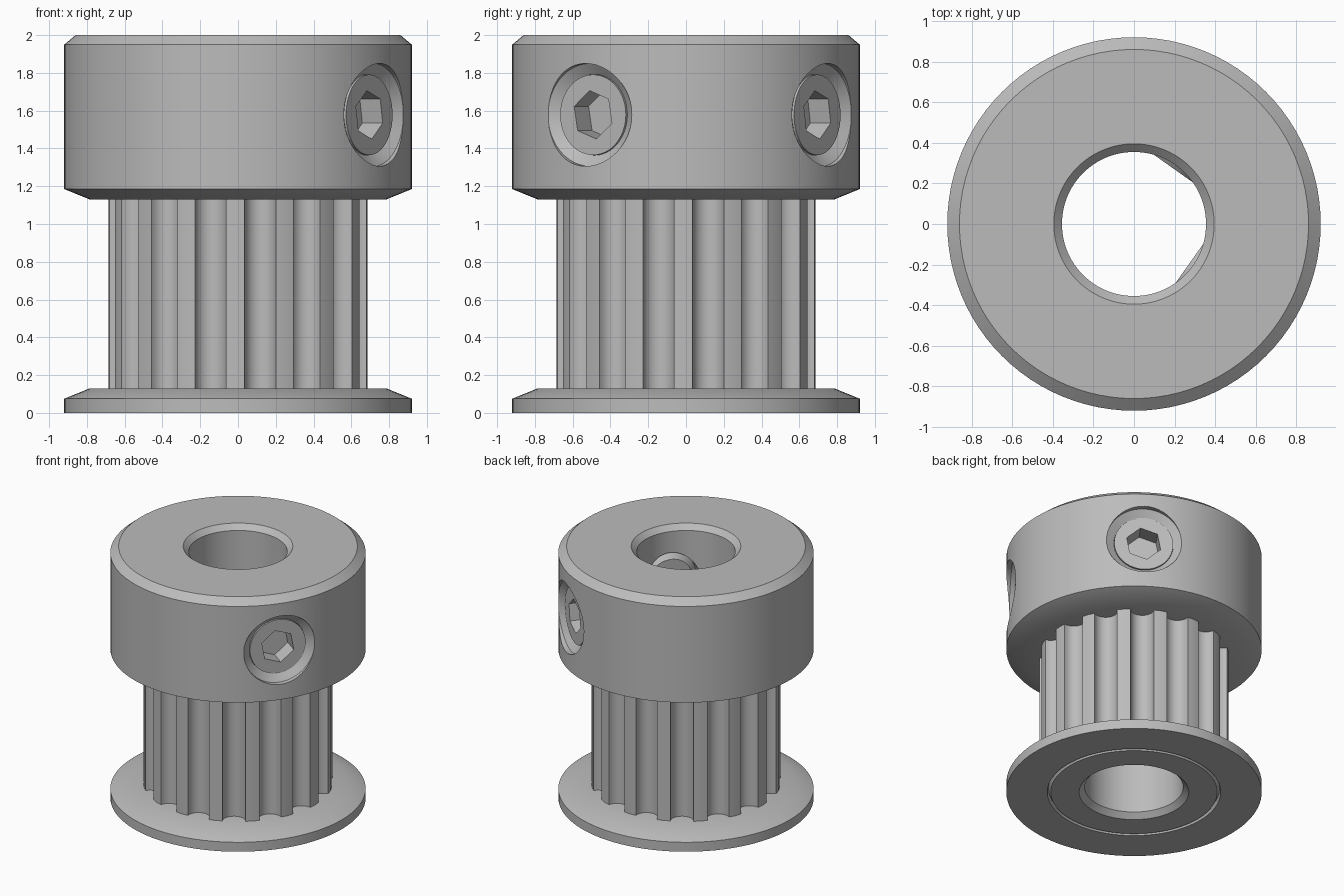
import bpy, bmesh
from math import cos, sin, pi, radians
from mathutils import Matrix, Vector

cube = bpy.data.objects.get("Cube")
if cube:
    bpy.data.objects.remove(cube, do_unlink=True)

metal = bpy.data.materials.new("grey_metal")
metal.use_nodes = True
GREY = (0.5, 0.5, 0.5, 1)
metal.diffuse_color = GREY
metal.node_tree.nodes["Principled BSDF"].inputs["Base Color"].default_value = GREY


def add_object(name, bm, matrix=Matrix()):
    bmesh.ops.recalc_face_normals(bm, faces=bm.faces)
    mesh = bpy.data.meshes.new(name)
    bm.to_mesh(mesh)
    bm.free()
    mesh.materials.append(metal)
    mesh.transform(matrix)
    obj = bpy.data.objects.new(name, mesh)
    bpy.context.collection.objects.link(obj)
    return obj


def lathe(name, profile, steps=96, closed=True, matrix=Matrix()):
    """Spin (radius, height) points around z."""
    bm = bmesh.new()
    verts = [bm.verts.new((r, 0, z)) for r, z in profile]
    edges = [bm.edges.new(pair) for pair in zip(verts, verts[1:])]
    if closed:
        edges.append(bm.edges.new((verts[-1], verts[0])))
    bmesh.ops.spin(bm, geom=verts + edges, cent=(0, 0, 0), axis=(0, 0, 1),
                   angle=2 * pi, steps=steps, use_duplicate=False)
    bmesh.ops.remove_doubles(bm, verts=bm.verts, dist=1e-5)
    return add_object(name, bm, matrix)


def cut(target, cutter):
    mod = target.modifiers.new("cut", 'BOOLEAN')
    mod.operation = 'DIFFERENCE'
    mod.solver = 'EXACT'
    mod.object = cutter
    bpy.context.view_layer.objects.active = target
    bpy.ops.object.modifier_apply(modifier=mod.name)
    bpy.data.objects.remove(cutter, do_unlink=True)


BORE, RIM, CORE = 0.355, 0.92, 0.5

# Collar, core and lower hub as one turned piece
body = lathe("collar_and_core", [
    (BORE, 0.04), (0.395, 0), (0.60, 0), (0.615, 0.03), (CORE, 0.06),
    (CORE, 1.13), (0.785, 1.13), (RIM, 1.185), (RIM, 1.95), (0.86, 2),
    (0.395, 2), (BORE, 1.96)])

# Lower flange pressed around the hub
flange = lathe("lower_flange", [
    (CORE - 0.01, 0.05), (0.615, 0.03), (0.625, 0), (RIM, 0),
    (RIM, 0.075), (0.785, 0.13), (CORE - 0.01, 0.13)])

# Toothed belt track: narrow lands between round grooves
TEETH, TIP, GROOVE = 16, 0.685, 0.084
outline = []
for i in range(TEETH):
    turn = Matrix.Rotation(2 * pi * (i + 0.5) / TEETH - radians(1.2), 3, 'Z')
    for k in range(11):
        t = pi * k / 10
        outline.append(turn @ Vector((0.677 - GROOVE * sin(t), -GROOVE * cos(t), 0)))
    # middle of the next land
    outline.append(turn @ Vector((TIP * cos(pi / TEETH), TIP * sin(pi / TEETH), 0)))
bm = bmesh.new()
low = [bm.verts.new((p.x, p.y, 0.1)) for p in outline]
high = [bm.verts.new((p.x, p.y, 1.15)) for p in outline]
for i in range(len(low)):
    j = (i + 1) % len(low)
    bm.faces.new((low[i], low[j], high[j], high[i]))
teeth = add_object("belt_teeth", bm)

parts = [body, flange, teeth]

# Two set screws a quarter turn apart, in countersunk holes
for name, angle in (("front_set_screw", -35.3), ("back_set_screw", 54.7)):
    place = (Matrix.Translation((0, 0, 1.578))
             @ Matrix.Rotation(radians(angle), 4, 'Z')
             @ Matrix.Rotation(pi / 2, 4, 'Y'))
    cut(body, lathe("hole_cutter", [
        (0, 0.2), (0.2145, 0.2), (0.2145, 0.84), (0.272, 0.88),
        (0.272, 1.1), (0, 1.1)], 48, False, place))
    screw = lathe(name, [
        (0, 0.335), (0.17, 0.335), (0.213, 0.38), (0.213, 0.852),
        (0, 0.852)], 48, False, place)
    # Hexagonal key socket
    cut(screw, lathe("socket_cutter", [
        (0, 0.72), (0.13, 0.72), (0.13, 1), (0, 1)], 6, False,
        place @ Matrix.Rotation(radians(10), 4, 'Z')))
    parts.append(screw)

# Smooth turned surfaces, keep machined edges sharp
bpy.ops.object.select_all(action='DESELECT')
for obj in parts:
    obj.select_set(True)
bpy.context.view_layer.objects.active = body
bpy.ops.object.shade_smooth_by_angle(angle=radians(30))
